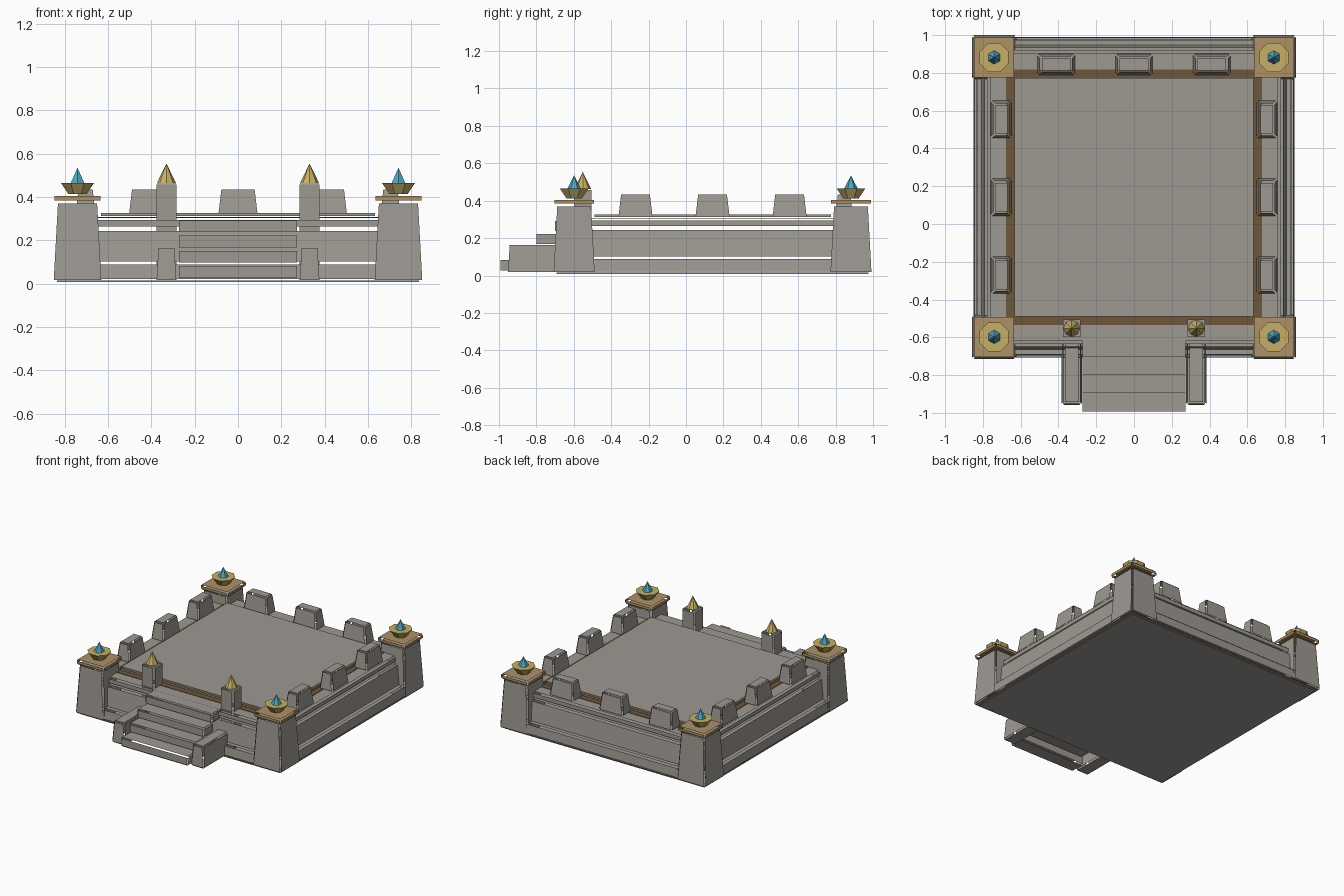
import bpy, bmesh, math
from mathutils import Matrix

old = bpy.data.objects.get("Cube")
if old:
    bpy.data.objects.remove(old, do_unlink=True)


def material(name, rgb):
    m = bpy.data.materials.new(name)
    m.use_nodes = True
    m.diffuse_color = (*rgb, 1)
    m.node_tree.nodes["Principled BSDF"].inputs["Base Color"].default_value = (*rgb, 1)
    return m


STONE = material("grey stone", (0.34, 0.32, 0.29))
TAN = material("tan cap stone", (0.42, 0.285, 0.135))
BROWN = material("brown trim", (0.155, 0.095, 0.045))
GOLD = material("gold", (0.56, 0.43, 0.14))
BLUE = material("blue crystal", (0.08, 0.38, 0.52))


def finish(bm, name, mat):
    mesh = bpy.data.meshes.new(name)
    bm.to_mesh(mesh)
    bm.free()
    mesh.materials.append(mat)
    obj = bpy.data.objects.new(name, mesh)
    bpy.context.collection.objects.link(obj)
    return obj


def block(name, mat, x, y, hx, hy, z0, z1, inset=0.0, gap=0.008):
    """Slab with half sizes hx, hy, narrowing by inset, with open seams along its edges."""
    bm = bmesh.new()
    bmesh.ops.create_cube(bm, size=2)
    for v in bm.verts:
        top = v.co.z > 0
        k = inset if top else 0
        v.co = (x + v.co.x * (hx - k), y + v.co.y * (hy - k), z1 if top else z0)
    if gap:
        bmesh.ops.bevel(bm, geom=bm.edges[:], offset=gap, offset_type='OFFSET',
                        segments=1, affect='EDGES')
        bm.normal_update()
        seams = [f for f in bm.faces if max(abs(c) for c in f.normal) < 0.9]
        bmesh.ops.delete(bm, geom=seams, context='FACES')
    return finish(bm, name, mat)


def cone(name, mat, x, y, z0, z1, r0, r1, sides, turn=0.0):
    bm = bmesh.new()
    place = Matrix.Translation((x, y, (z0 + z1) / 2)) @ Matrix.Rotation(turn, 4, 'Z')
    bmesh.ops.create_cone(bm, cap_ends=True, segments=sides, radius1=r0, radius2=r1,
                          depth=z1 - z0, matrix=place)
    return finish(bm, name, mat)


CY = 0.142      # middle of the square platform
REACH = 0.74    # platform middle to tower middle

# Layered platform
block("base_slab", STONE, 0, CY, 0.843, 0.843, 0, 0.024)
block("plinth", STONE, 0, CY, 0.85, 0.85, 0.012, 0.098, 0.008, 0.01)
block("wall_body", STONE, 0, CY, 0.808, 0.808, 0.092, 0.253, 0.02, 0.01)
block("cornice", STONE, 0, CY, 0.772, 0.772, 0.255, 0.305, 0, 0.01)
block("floor_trim", BROWN, 0, CY, 0.677, 0.677, 0.304, 0.308, 0, 0)
block("floor", STONE, 0, CY, 0.64, 0.64, 0.305, 0.334)

# Corner towers with cap, bowl and crystal
for sx, side in ((-1, "right"), (1, "left")):
    for sy, end in ((-1, "front"), (1, "back")):
        x, y = sx * REACH, CY + sy * REACH
        tag = f"{end}_{side}"
        block(f"tower_{tag}", STONE, x, y, 0.118, 0.118, 0.01, 0.377, 0.02)
        block(f"tower_cap_{tag}", TAN, x, y, 0.114, 0.114, 0.377, 0.413)
        cone(f"bowl_{tag}", GOLD, x, y, 0.413, 0.465, 0.045, 0.083, 8, math.pi / 8)
        cone(f"crystal_{tag}", BLUE, x, y, 0.465, 0.535, 0.036, 0, 6)

# Battlements on the back and both sides
for i in (-1, 0, 1):
    shift = i * 0.412
    block(f"battlement_back_{i + 2}", STONE, shift, CY + 0.703, 0.1, 0.056, 0.306, 0.442, 0.016)
    for sx, side in ((-1, "right"), (1, "left")):
        block(f"battlement_{side}_{i + 2}", STONE, sx * 0.703, CY + shift,
              0.056, 0.1, 0.306, 0.442, 0.016)

# Staircase
STEPS, RISE, TREAD = 4, 0.07, 0.097
for i in range(STEPS):
    front = -1 + i * TREAD
    back = front + TREAD + 0.02
    block(f"step_{i + 1}", STONE, 0, (front + back) / 2, 0.28, (back - front) / 2,
          0.02 + i * RISE, 0.02 + (i + 1) * RISE)

# Stair cheeks and finial posts
for sx, side in ((-1, "right"), (1, "left")):
    x = sx * 0.33
    block(f"stair_cheek_{side}", STONE, x, -0.775, 0.054, 0.185, 0.01, 0.172, 0.01)
    block(f"stair_post_{side}", STONE, x, -0.552, 0.054, 0.054, 0.01, 0.465)
    cone(f"post_finial_{side}", GOLD, x, -0.552, 0.462, 0.555, 0.045, 0, 8)
